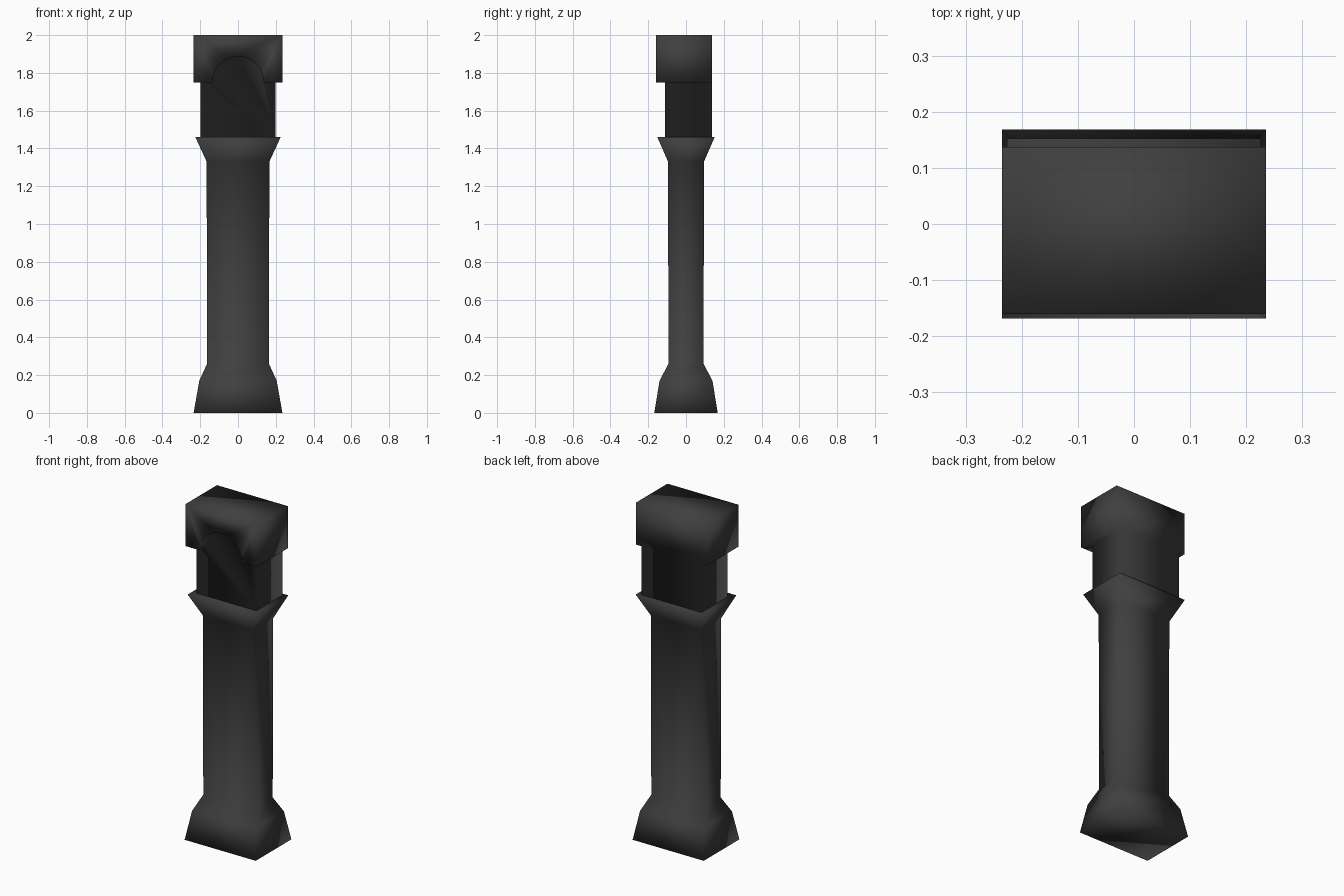
import bpy
import bmesh
import math

cube = bpy.data.objects.get("Cube")
if cube:
    bpy.data.objects.remove(cube, do_unlink=True)

# One dark stone colour for every part
STONE = (0.05, 0.05, 0.05, 1.0)
stone = bpy.data.materials.new("dark_stone")
stone.use_nodes = True
stone.diffuse_color = STONE
shader = stone.node_tree.nodes["Principled BSDF"]
shader.inputs["Base Color"].default_value = STONE
shader.inputs["Roughness"].default_value = 0.8


def finish(bm, name):
    """Turn a bmesh into a smooth-shaded stone object."""
    bmesh.ops.recalc_face_normals(bm, faces=bm.faces)
    mesh = bpy.data.meshes.new(name)
    bm.to_mesh(mesh)
    bm.free()
    mesh.materials.append(stone)
    for poly in mesh.polygons:
        poly.use_smooth = True
    obj = bpy.data.objects.new(name, mesh)
    bpy.context.collection.objects.link(obj)
    return obj


# Column: flared base, straight shaft and flared capital, lofted from rectangles
profile = [  # height, half width, half depth
    (0.0, 0.235, 0.168), (0.17, 0.205, 0.14), (0.26, 0.164, 0.093),
    (1.33, 0.166, 0.095), (1.46, 0.226, 0.152),
]
bm = bmesh.new()
rings = [[bm.verts.new((sx * hx, sy * hy, z))
          for sx, sy in ((-1, -1), (1, -1), (1, 1), (-1, 1))]
         for z, hx, hy in profile]
for low, high in zip(rings, rings[1:]):
    for i in range(4):
        j = (i + 1) % 4
        bm.faces.new((low[i], low[j], high[j], high[i]))
bm.faces.new(rings[0])
bm.faces.new(rings[-1])
finish(bm, "column")

# Head: neck and overhanging block, with an arched recess in the front
FRONT, RECESS, BACK = -0.16, -0.11, 0.137
NECK_Z, BLOCK_Z, TOP_Z = 1.46, 1.75, 2.0
BLOCK_W, NECK_W, ARCH_W, ARCH_H = 0.235, 0.198, 0.137, 0.138
STEPS = 12

bm = bmesh.new()


def corners(half_width, y, z):
    """Left and right vertices of a level edge."""
    return [bm.verts.new((s * half_width, y, z)) for s in (-1, 1)]


def arch(y):
    """Half ellipse running from left to right."""
    angles = [math.pi * (1 - i / STEPS) for i in range(STEPS + 1)]
    return [bm.verts.new((ARCH_W * math.cos(a), y,
                          BLOCK_Z + ARCH_H * math.sin(a))) for a in angles]


low_f, low_b = corners(BLOCK_W, FRONT, BLOCK_Z), corners(BLOCK_W, BACK, BLOCK_Z)
top_f, top_b = corners(BLOCK_W, FRONT, TOP_Z), corners(BLOCK_W, BACK, TOP_Z)
neck_f, neck_b = corners(NECK_W, RECESS, BLOCK_Z), corners(NECK_W, BACK, BLOCK_Z)
foot_f, foot_b = corners(NECK_W, RECESS, NECK_Z), corners(NECK_W, BACK, NECK_Z)
arch_f, arch_r = arch(FRONT), arch(RECESS)

# Front of the block, recessed neck front, and flush back
bm.faces.new([low_f[0], *arch_f, low_f[1], top_f[1], top_f[0]])
bm.faces.new([foot_f[0], neck_f[0], *arch_r, neck_f[1], foot_f[1]])
bm.faces.new([low_b[0], neck_b[0], foot_b[0], foot_b[1],
              neck_b[1], low_b[1], top_b[1], top_b[0]])

# Arch soffit
for i in range(STEPS):
    bm.faces.new((arch_f[i], arch_f[i + 1], arch_r[i + 1], arch_r[i]))

# Block top and neck bottom
bm.faces.new((top_f[0], top_f[1], top_b[1], top_b[0]))
bm.faces.new((foot_f[0], foot_f[1], foot_b[1], foot_b[0]))

# Sides and underside, the same on left and right
for s, end in ((0, 0), (1, -1)):
    bm.faces.new((low_f[s], low_b[s], top_b[s], top_f[s]))
    bm.faces.new((foot_f[s], foot_b[s], neck_b[s], neck_f[s]))
    bm.faces.new((low_f[s], arch_f[end], arch_r[end],
                  neck_f[s], neck_b[s], low_b[s]))
finish(bm, "arched_head")
